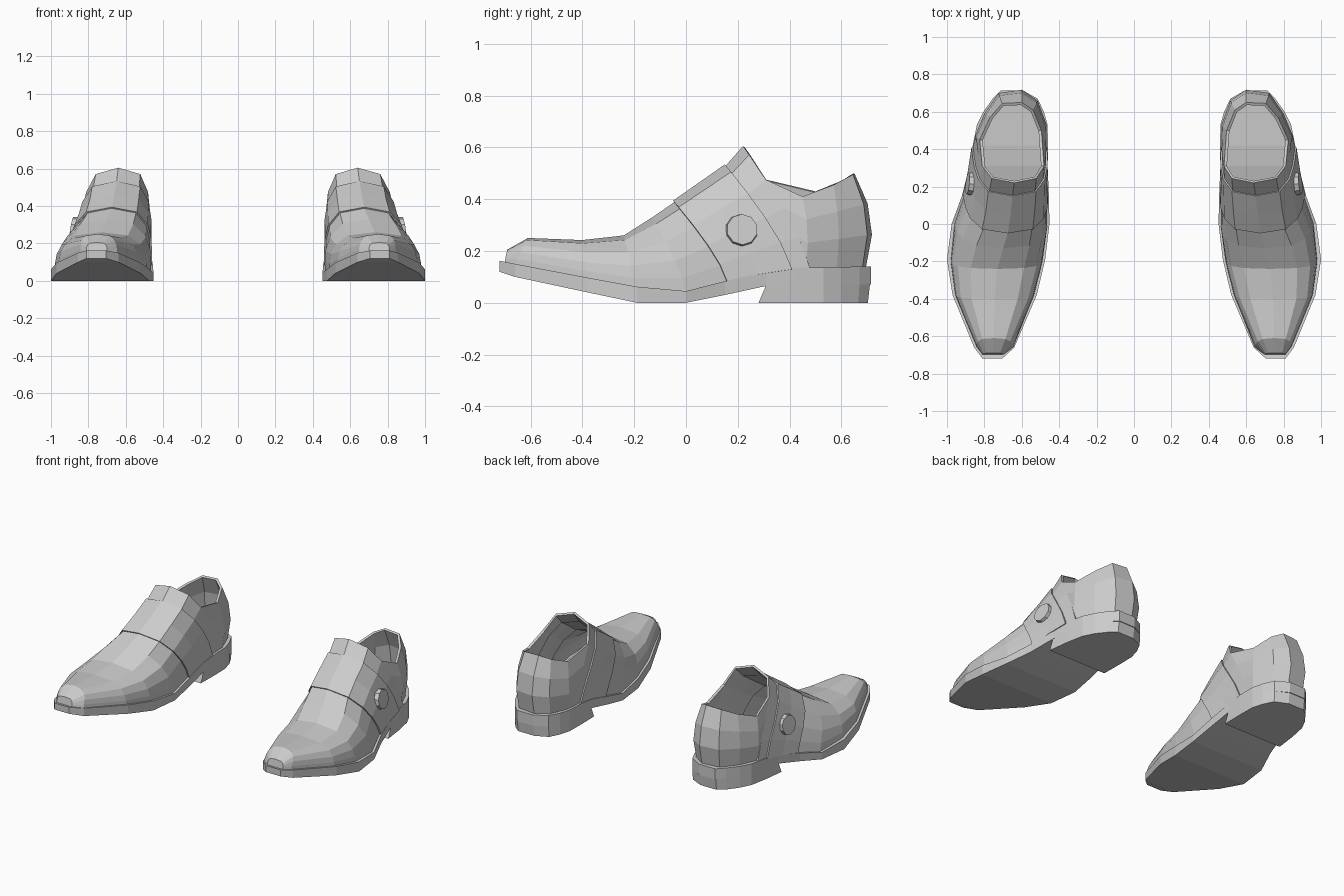
import bpy
import bmesh
import math
from mathutils import Vector
from mathutils.bvhtree import BVHTree

default_cube = bpy.data.objects.get("Cube")
if default_cube:
    bpy.data.objects.remove(default_cube, do_unlink=True)

# One plain grey leather colour for every part
grey = bpy.data.materials.new("grey_leather")
grey.use_nodes = True
colour = (0.6, 0.6, 0.6, 1)
grey.diffuse_color = colour
grey.node_tree.nodes["Principled BSDF"].inputs["Base Color"].default_value = colour

# Angles around an upper section, from outer welt over the top to inner welt
half = [0, 6, 18, 36, 62]
ANGLES = [math.radians(a) for a in half + [90] + [180 - a for a in reversed(half)]]


def finish(name, bm, thickness=0):
    """Turn a bmesh into an object, thicken it inward and mirror it to the other shoe."""
    mesh = bpy.data.meshes.new(name)
    bm.to_mesh(mesh)
    bm.free()
    mesh.materials.append(grey)
    obj = bpy.data.objects.new(name, mesh)
    bpy.context.collection.objects.link(obj)
    if thickness:
        solid = obj.modifiers.new("thickness", "SOLIDIFY")
        solid.thickness = thickness
        solid.offset = -1
    obj.modifiers.new("pair", "MIRROR").use_mirror_merge = False
    return obj


def loft(name, rows, closed=False, cap_start=False, thickness=0):
    """Skin a list of equally long point rows."""
    bm = bmesh.new()
    grid = [[bm.verts.new(p) for p in row] for row in rows]
    count = len(rows[0])
    for a, b in zip(grid, grid[1:]):
        for j in range(count if closed else count - 1):
            k = (j + 1) % count
            bm.faces.new((a[j], b[j], b[k], a[k]))
    if cap_start or closed:
        bm.faces.new(grid[0])
    if closed:
        bm.faces.new(reversed(grid[-1]))
        bmesh.ops.recalc_face_normals(bm, faces=bm.faces)
    return finish(name, bm, thickness)


def section(y_base, y_top, z_base, z_top, x_in, x_out, x_top, power, grow=0.0):
    """Slanted arch across the shoe, rounded like a superellipse."""
    mid, width = (x_in + x_out) / 2, (x_out - x_in) / 2 + grow
    points = []
    for a in ANGLES:
        c, s = math.cos(a), math.sin(a)
        rise = abs(s) ** power if s > 1e-6 else 0
        side = math.copysign(abs(c) ** power, c) if abs(c) > 1e-6 else 0
        points.append(Vector((mid + width * side + (x_top - mid) * rise,
                              y_base + (y_top - y_base) * rise ** 1.3,
                              z_base + (z_top + grow - z_base) * rise)))
    return points


# Arches: base y, top y, base z, top z, inner x, outer x, ridge x, squareness
toe_tip = (-0.70, -0.69, 0.15, 0.205, 0.70, 0.81, 0.755, 0.5)
toe_cap = (-0.66, -0.61, 0.14, 0.25, 0.645, 0.84, 0.75, 0.6)
toe_box = (-0.38, -0.40, 0.09, 0.242, 0.535, 0.955, 0.745, 0.7)
ball = (-0.20, -0.24, 0.055, 0.26, 0.49, 0.98, 0.73, 0.72)
instep = (0.0, -0.13, 0.04, 0.33, 0.465, 0.96, 0.70, 0.74)
strap_front = (0.16, -0.05, 0.08, 0.385, 0.47, 0.905, 0.675, 0.68)
strap_mid = (0.28, 0.05, 0.11, 0.455, 0.475, 0.88, 0.66, 0.64)
strap_back = (0.41, 0.15, 0.13, 0.525, 0.475, 0.86, 0.65, 0.6)
tongue_rim = (0.48, 0.22, 0.13, 0.605, 0.475, 0.85, 0.64, 0.6)

# Vamp, overlapping strap, and tongue collar
loft("vamp", [section(*s) for s in
              (toe_tip, toe_cap, toe_box, ball, instep, strap_front, strap_mid)],
     cap_start=True)
strap_rows = [section(*s, grow=0.009) for s in (strap_front, strap_mid, strap_back)]
strap = loft("strap", strap_rows, thickness=0.02)
rim_row = section(*tongue_rim)
loft("tongue_collar", [section(*strap_back), rim_row], thickness=0.014)

# Heel quarter: wall columns running round the back, each from welt to rim
heel_columns = [  # widest x, y, then rim x, y, z
    (0.85, 0.47, 0.825, 0.45, 0.41),
    (0.80, 0.59, 0.77, 0.57, 0.455),
    (0.725, 0.70, 0.705, 0.645, 0.495),
    (0.60, 0.718, 0.60, 0.65, 0.50),
    (0.515, 0.66, 0.54, 0.61, 0.475),
    (0.467, 0.53, 0.495, 0.50, 0.43),
]
quarter = [rim_row[:4]]
for x, y, rim_x, rim_y, rim_z in heel_columns:
    wide, rim, low = Vector((x, y)), Vector((rim_x, rim_y)), 0.135
    column = []
    for height, lean in ((0, 0.35), (0.35, 0), (0.68, 0.25), (1, 1)):
        p = wide.lerp(rim, lean)
        column.append(Vector((p.x, p.y, low + (rim_z - low) * height)))
    quarter.append(column)
quarter.append(list(reversed(rim_row[-4:])))
loft("heel_quarter", quarter, thickness=0.016)


def slab(y, x_in, x_out, low, high, slant=0.0):
    """Box-shaped cross section of the sole or heel."""
    return [(x_out, y - slant, low), (x_out, y, high),
            (x_in, y, high), (x_in, y - slant, low)]


# Sole: y, inner x, outer x, underside z, welt z
loft("sole", [slab(*s) for s in (
    (-0.72, 0.705, 0.81, 0.12, 0.162),
    (-0.66, 0.64, 0.855, 0.10, 0.15),
    (-0.38, 0.52, 0.97, 0.04, 0.097),
    (-0.19, 0.475, 1.0, 0.0, 0.062),
    (0.0, 0.452, 0.975, 0.0, 0.045),
    (0.15, 0.455, 0.92, 0.03, 0.083),
    (0.31, 0.462, 0.88, 0.065, 0.122),
    (0.42, 0.46, 0.862, 0.07, 0.135),
    (0.53, 0.462, 0.84, 0.07, 0.137),
    (0.60, 0.482, 0.805, 0.07, 0.138),
    (0.67, 0.515, 0.755, 0.07, 0.14),
    (0.715, 0.595, 0.71, 0.07, 0.14))], closed=True)

# Stacked heel with a slanted front face
loft("heel", [slab(*s) for s in (
    (0.31, 0.462, 0.88, 0, 0.07, 0.03),
    (0.42, 0.46, 0.862, 0, 0.07),
    (0.53, 0.462, 0.84, 0, 0.07),
    (0.60, 0.482, 0.805, 0, 0.07),
    (0.67, 0.515, 0.755, 0, 0.07, 0.005),
    (0.71, 0.595, 0.71, 0, 0.07, 0.008))], closed=True)

# Round button resting on the outer side of the strap
tree = BVHTree.FromPolygons([v.co for v in strap.data.vertices],
                            [p.vertices[:] for p in strap.data.polygons])
spot, normal, _, _ = tree.ray_cast(Vector((2, 0.215, 0.28)), Vector((-1, 0, 0)))
bm = bmesh.new()
bmesh.ops.create_cone(bm, cap_ends=True, segments=10, radius1=0.065, radius2=0.06, depth=0.03)
turn = normal.to_track_quat("Z", "Y").to_matrix().to_4x4()
turn.translation = spot + normal * 0.004
bm.transform(turn)
finish("button", bm)
